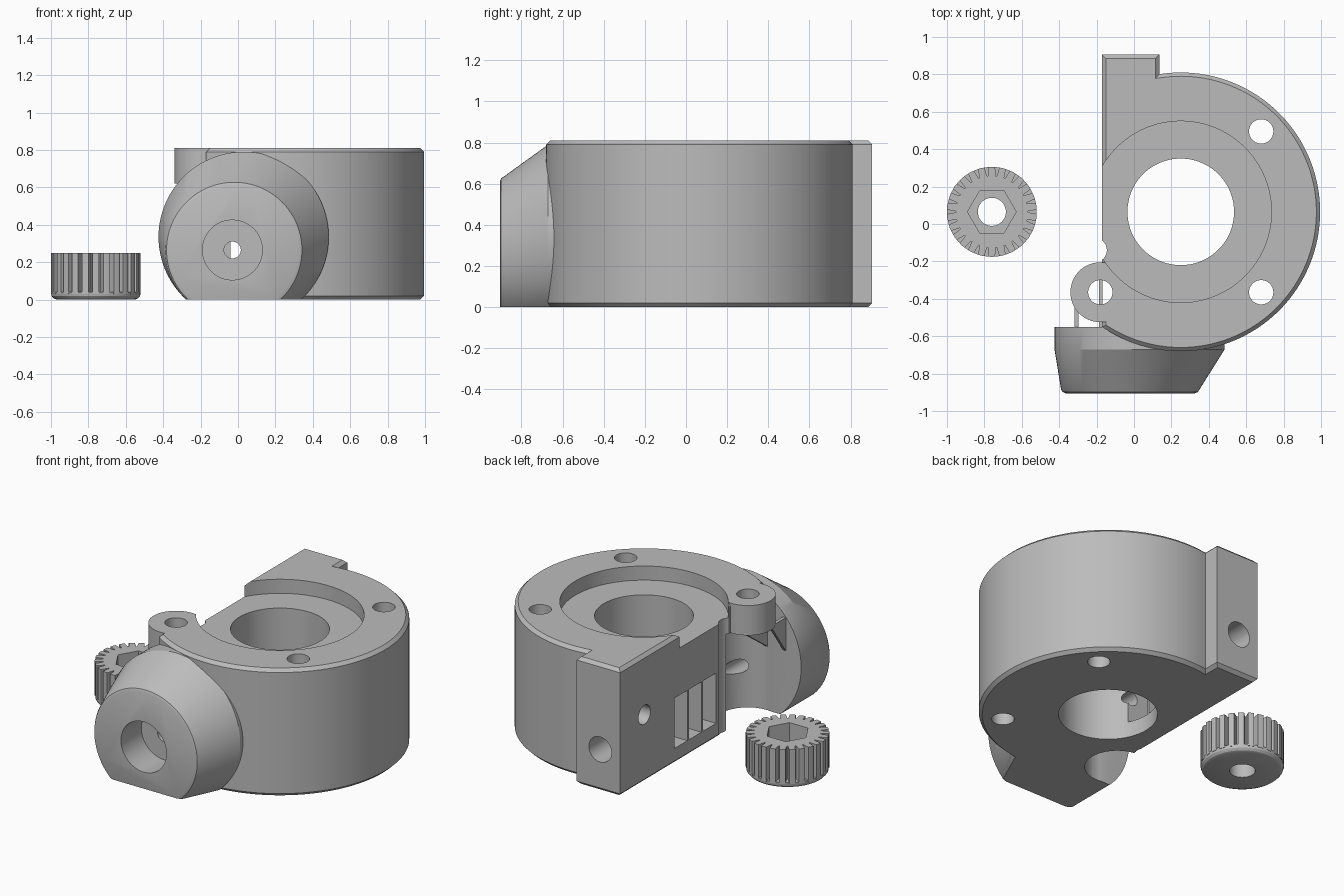
import bpy, bmesh, math
from math import sin, cos, pi, sqrt
from mathutils import Matrix

if "Cube" in bpy.data.objects:
    bpy.data.objects.remove(bpy.data.objects["Cube"], do_unlink=True)

grey = bpy.data.materials.new("plain grey")
grey.use_nodes = True
GREY = (0.5, 0.5, 0.5, 1)
grey.diffuse_color = GREY
grey.node_tree.nodes["Principled BSDF"].inputs["Base Color"].default_value = GREY


def finish(name, bm):
    bmesh.ops.recalc_face_normals(bm, faces=bm.faces)
    mesh = bpy.data.meshes.new(name)
    bm.to_mesh(mesh)
    bm.free()
    mesh.materials.append(grey)
    obj = bpy.data.objects.new(name, mesh)
    bpy.context.collection.objects.link(obj)
    return obj


def loft(name, rings):
    """Closed solid skinned through rings with equal point counts."""
    bm = bmesh.new()
    loops = [[bm.verts.new(p) for p in ring] for ring in rings]
    n = len(loops[0])
    for a, b in zip(loops, loops[1:]):
        for i in range(n):
            j = (i + 1) % n
            bm.faces.new((a[i], a[j], b[j], b[i]))
    bm.faces.new(loops[0])
    bm.faces.new(loops[-1])
    return finish(name, bm)


def circle(r, n=96):
    return [(r * cos(2 * pi * i / n), r * sin(2 * pi * i / n)) for i in range(n)]


def post(name, x, y, r, z0, z1, n=96):
    return loft(name, [[(x + u, y + v, z) for u, v in circle(r, n)] for z in (z0, z1)])


def rod_y(name, x, z, r, y0, y1):
    return loft(name, [[(x + u, y, z + v) for u, v in circle(r, 48)] for y in (y0, y1)])


def rod_x(name, y, z, r, x0, x1):
    return loft(name, [[(x, y + u, z + v) for u, v in circle(r, 48)] for x in (x0, x1)])


def box(name, x0, x1, y0, y1, z0, z1):
    base = [(x0, y0), (x1, y0), (x1, y1), (x0, y1)]
    return loft(name, [[(x, y, z) for x, y in base] for z in (z0, z1)])


def combine(obj, other, operation="DIFFERENCE"):
    mod = obj.modifiers.new("combine", "BOOLEAN")
    mod.operation, mod.solver, mod.object = operation, "EXACT", other
    bpy.context.view_layer.objects.active = obj
    bpy.ops.object.modifier_apply(modifier=mod.name)
    bpy.data.objects.remove(other, do_unlink=True)


def smooth(obj):
    bpy.ops.object.select_all(action="DESELECT")
    obj.select_set(True)
    bpy.context.view_layer.objects.active = obj
    bpy.ops.object.shade_smooth_by_angle(angle=math.radians(25))


CX, CY, R, H = 0.25, 0.065, 0.745, 0.81
FLAT, TAB, BACK = -0.17, 0.135, 0.905
LUG = (CX - 0.43, CY - 0.43)
FX, FZ = -0.03, 0.265

# Main housing: round drum with one flat side and a straight tab at the back
a0 = math.acos((TAB - CX) / R)
a1 = -math.acos((FLAT - CX) / R)
outline = [(FLAT, BACK), (TAB, BACK)]
for i in range(121):
    a = a0 + (a1 - a0) * i / 120
    outline.append((CX + R * cos(a), CY + R * sin(a)))
housing = loft("housing", [[(x, y, z) for x, y in outline] for z in (0, H)])
bm = bmesh.new()
bm.from_mesh(housing.data)
rims = [e for e in bm.edges if abs(e.verts[0].co.z - e.verts[1].co.z) < 0.001]
bmesh.ops.bevel(bm, geom=rims, offset=0.02, segments=1, affect="EDGES")
bm.to_mesh(housing.data)
bm.free()

# Hinge lug and tapered inlet boss
combine(housing, post("hinge_lug", *LUG, 0.16, 0.6, H), "UNION")
sections = [(-0.55, 0.03, 0.335, 0.455), (-0.67, 0.03, 0.335, 0.455),
            (-0.885, -0.02, 0.265, 0.37), (-0.898, -0.02, 0.265, 0.362),
            (-0.905, -0.02, 0.265, 0.345)]
boss = loft("inlet_boss", [[(x + u, y, z + v) for u, v in circle(r)]
                           for y, x, z, r in sections])
combine(boss, box("floor_trim", -1, 1, -1, 0, -1, 0))
combine(housing, boss, "UNION")

# Centre bore, motor recess and screw holes
combine(housing, post("hinge_clearance", *LUG, 0.188, -0.1, 0.62))
combine(housing, post("corner_relief", -0.21, -0.14, 0.065, -0.1, 1, 32))
combine(housing, post("motor_recess", CX, CY, 0.485, H - 0.09, 1))
combine(housing, post("centre_bore", CX, CY, 0.285, -0.1, 1))
for sx, sy in ((1, 1), (1, -1), (-1, -1)):
    combine(housing, post("screw_hole", CX + 0.43 * sx, CY + 0.43 * sy, 0.065, -0.1, 1, 48))

# Feed path, fitting sockets, side window and tension screw hole
combine(housing, rod_y("feed_path", FX, FZ, 0.045, -1, 1))
combine(housing, rod_y("inlet_socket", FX, FZ, 0.16, -1, -0.7))
combine(housing, rod_y("outlet_socket", FX, FZ, 0.08, 0.66, 1))
combine(housing, box("window_cut", -0.3, 0.05, -0.06, 0.36, 0.1, 0.42))
combine(housing, rod_x("tension_hole", 0.66, 0.43, 0.06, -0.3, 0.2))
smooth(housing)

# Thin bars across the window
for i, y in enumerate((0.08, 0.22)):
    box(f"window_bar_{i + 1}", FLAT, -0.04, y - 0.008, y + 0.008, 0.1, 0.42)

# Triangular ribs under the lug
for i, (x, reach) in enumerate(((-0.307, -0.4), (-0.178, -0.25))):
    tri = [(-0.56, 0.625), (reach, 0.625), (-0.56, 0.4)]
    loft(f"lug_rib_{i + 1}", [[(x + d, y, z) for y, z in tri] for d in (-0.01, 0.01)])

# Pinion with straight teeth above a rounded solid rim
GX, TEETH, TOP = -0.76, 26, 0.25
rim = [(0, 0.21), (0.006, 0.225), (0.018, 0.236), (0.04, 0.24)]
pinion = loft("pinion", [[(GX + u, CY + v, z) for u, v in circle(r)] for z, r in rim])
teeth = []
for i in range(TEETH):
    mid = pi / 2 + 2 * pi * i / TEETH
    step = 2 * pi / TEETH
    for f, r in ((-0.44, 0.192), (-0.3, 0.24), (0, 0.241), (0.3, 0.24), (0.44, 0.192)):
        a = mid + f * step
        teeth.append((GX + r * cos(a), CY + r * sin(a)))
combine(pinion, loft("teeth", [[(x, y, z) for x, y in teeth] for z in (0.03, TOP)]), "UNION")
combine(pinion, post("bore", GX, CY, 0.075, -0.1, 1, 48))
combine(pinion, post("nut_pocket", GX, CY, 0.13, 0.13, 1, 6))
smooth(pinion)
